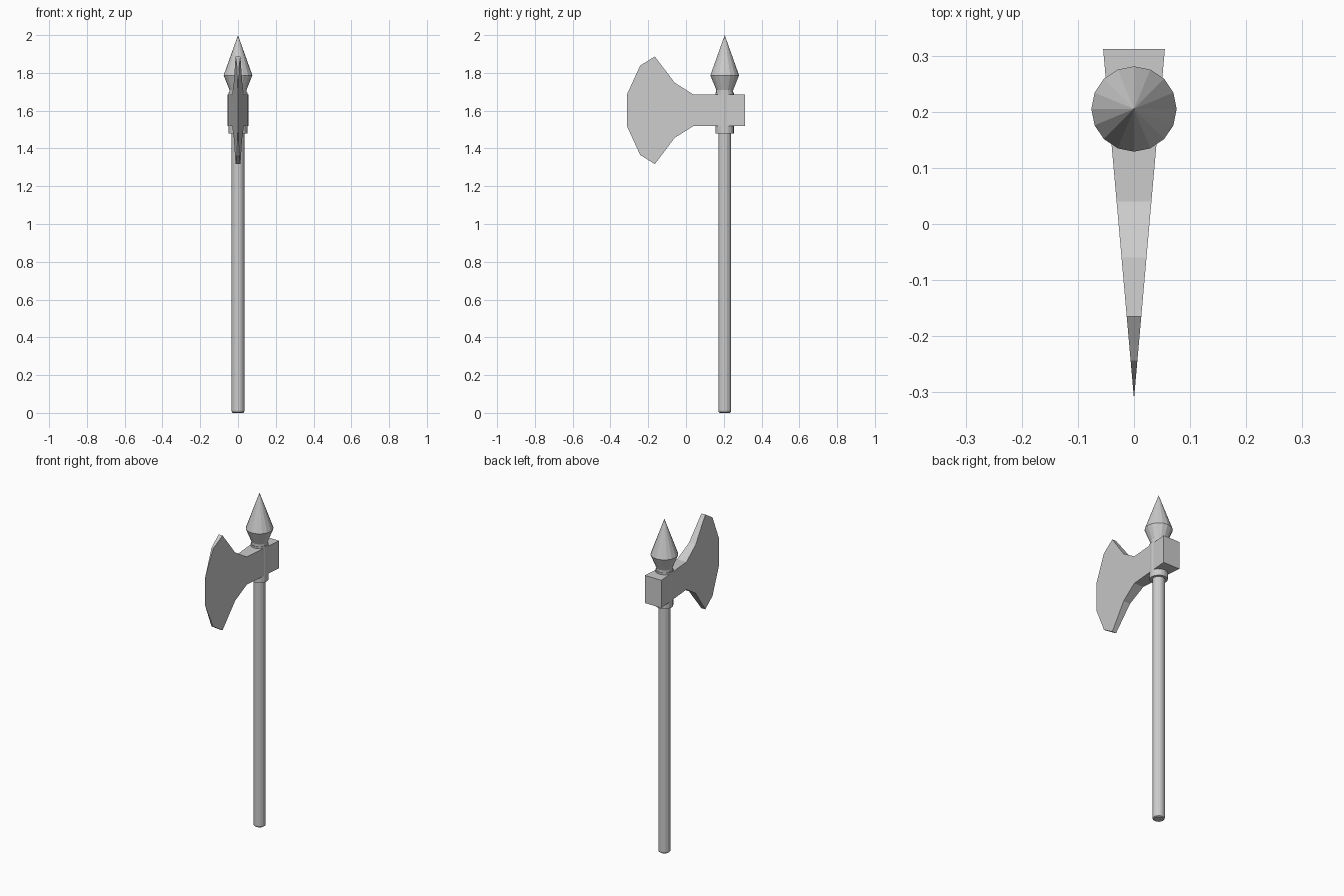
import bpy, bmesh, math

if "Cube" in bpy.data.objects:
    bpy.data.objects.remove(bpy.data.objects["Cube"])

SHAFT_Y = 0.205   # pole axis
SIDES = 16


def make_object(name, bm):
    bmesh.ops.recalc_face_normals(bm, faces=bm.faces)
    mesh = bpy.data.meshes.new(name)
    bm.to_mesh(mesh)
    bm.free()
    obj = bpy.data.objects.new(name, mesh)
    bpy.context.collection.objects.link(obj)
    return obj


def lathe(name, profile):
    """Closed turned part from (radius, z) pairs; radius 0 gives a point."""
    bm = bmesh.new()
    rings = []
    for r, z in profile:
        n = SIDES if r > 0 else 1
        rings.append([bm.verts.new((r * math.cos(math.tau * i / SIDES),
                                    SHAFT_Y + r * math.sin(math.tau * i / SIDES), z))
                      for i in range(n)])
    for low, high in zip(rings, rings[1:]):
        for i in range(SIDES):
            j = (i + 1) % SIDES
            if len(high) == 1:
                bm.faces.new((low[i], low[j], high[0]))
            else:
                bm.faces.new((low[i], low[j], high[j], high[i]))
    for ring in (rings[0], rings[-1]):
        if len(ring) > 1:
            bm.faces.new(ring)
    return make_object(name, bm)


# Pole with a slightly rounded foot
lathe("shaft", [(0.027, 0), (0.032, 0.004), (0.034, 0.012), (0.034, 1.5)])

# Socket around the pole
lathe("collar", [(0.049, 1.48), (0.049, 1.695)])

# Spear point on top
lathe("spike", [(0.045, 1.69), (0.045, 1.71), (0.076, 1.787), (0, 2.0)])

# Axe head: mirrored outline, thickness tapering from the poll to the edge
MID_Z, EDGE_Y, POLL_Y, POLL_HALF = 1.602, -0.312, 0.312, 0.055
outline = [(POLL_Y, 0.083), (0.04, 0.083), (-0.06, 0.146),
           (-0.165, 0.285), (-0.243, 0.236), (EDGE_Y, 0.085)]
loop = [(y, MID_Z + h) for y, h in outline]
loop += [(y, MID_Z - h) for y, h in reversed(outline)]

bm = bmesh.new()
sides = []
for s in (-1, 1):
    sides.append([bm.verts.new((s * POLL_HALF * (y - EDGE_Y) / (POLL_Y - EDGE_Y), y, z))
                  for y, z in loop])
    bm.faces.new(sides[-1])
for i in range(len(loop)):
    j = (i + 1) % len(loop)
    bm.faces.new((sides[0][i], sides[0][j], sides[1][j], sides[1][i]))
bmesh.ops.remove_doubles(bm, verts=bm.verts, dist=0.0005)
make_object("axe_head", bm)
